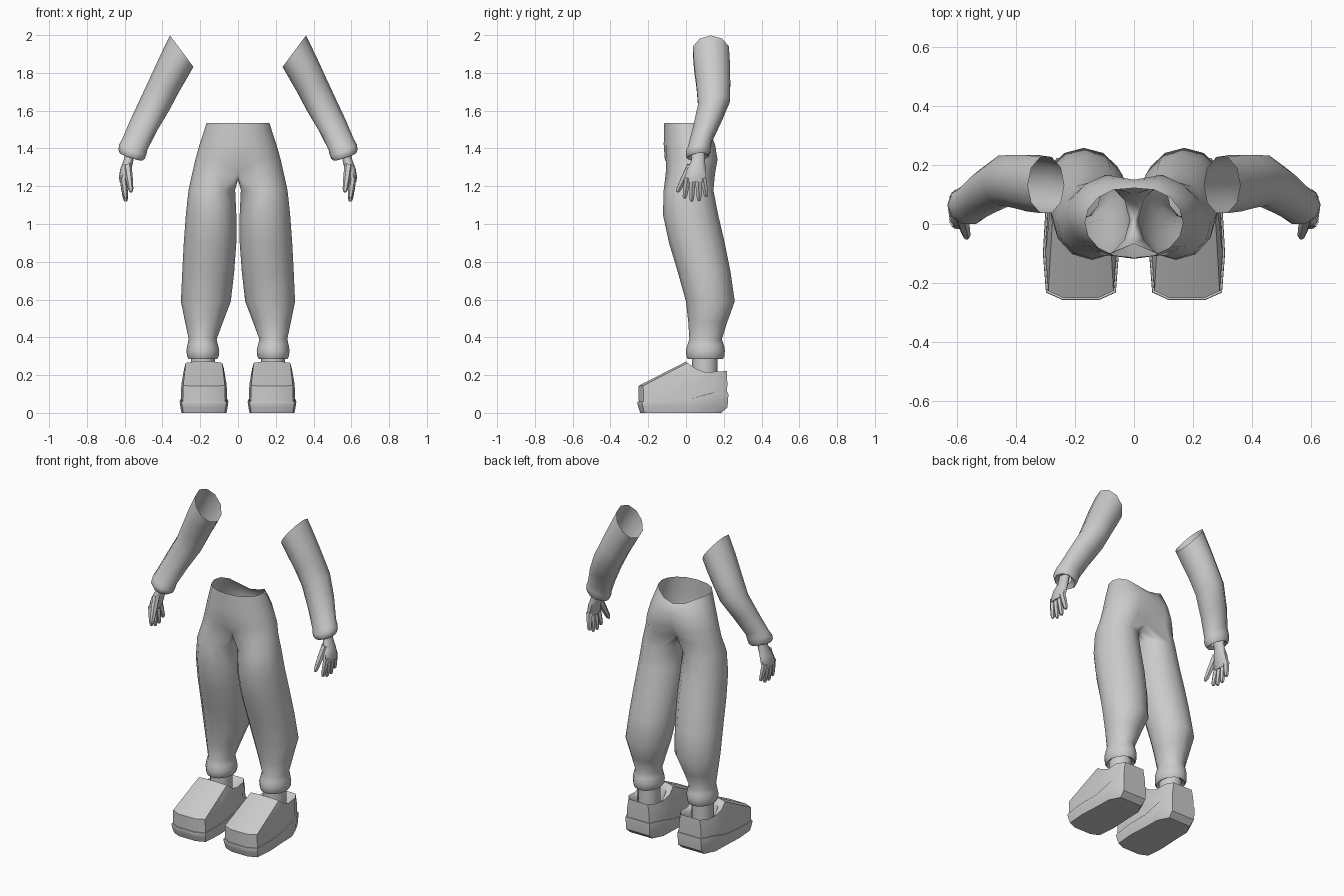
import bpy, bmesh, math
from mathutils import Vector

if "Cube" in bpy.data.objects:
    bpy.data.objects.remove(bpy.data.objects["Cube"])

grey = bpy.data.materials.new("light grey")
grey.diffuse_color = (0.6, 0.6, 0.6, 1)
grey.use_nodes = True
grey.node_tree.nodes["Principled BSDF"].inputs["Base Color"].default_value = grey.diffuse_color


def finish(name, bm, angle=40):
    """Turn a one-sided bmesh into a mirrored, smooth-shaded object."""
    bmesh.ops.recalc_face_normals(bm, faces=bm.faces)
    mesh = bpy.data.meshes.new(name)
    bm.to_mesh(mesh)
    bm.free()
    mesh.materials.append(grey)
    obj = bpy.data.objects.new(name, mesh)
    bpy.context.collection.objects.link(obj)
    mod = obj.modifiers.new("mirror", 'MIRROR')
    mod.use_clip = True
    mod.merge_threshold = 0.001
    bpy.ops.object.select_all(action='DESELECT')
    obj.select_set(True)
    bpy.context.view_layer.objects.active = obj
    bpy.ops.object.shade_smooth_by_angle(angle=math.radians(angle))
    return obj


def bridge(bm, a, b, closed=True):
    n = len(a)
    for i in range(n if closed else n - 1):
        j = (i + 1) % n
        bm.faces.new((a[i], a[j], b[j], b[i]))


def loft(bm, rings, cap_start=False, cap_end=False):
    rows = [[bm.verts.new(p) for p in r] for r in rings]
    for a, b in zip(rows, rows[1:]):
        bridge(bm, a, b)
    if cap_start:
        bm.faces.new(rows[0])
    if cap_end:
        bm.faces.new(rows[-1])
    return rows


def oval(c, u, v, n=12, start=0.0):
    c, u, v = Vector(c), Vector(u), Vector(v)
    angles = [start + 2 * math.pi * k / n for k in range(n)]
    return [c + u * math.cos(a) + v * math.sin(a) for a in angles]


def tube(bm, p, q, r0, r1, n=6):
    """Tapered digit with a blunt tip."""
    p, q = Vector(p), Vector(q)
    d = (q - p).normalized()
    u = d.cross(Vector((0, 1, 0))).normalized()
    v = d.cross(u)
    steps = ((0, r0), (0.5, (r0 + r1) / 2 * 1.05), (0.9, r1), (1, r1 * 0.55))
    loft(bm, [oval(p.lerp(q, t), u * r, v * r, n) for t, r in steps], True, True)


# Trousers: leg rings (z, x inner, x outer, y front, y back), bottom to top
legs = [(0.30, .135, .24, .04, .17), (0.285, .11, .262, .01, .195),
        (0.30, .102, .27, .002, .203), (0.33, .099, .273, .0, .206),
        (0.36, .106, .268, .008, .2), (0.39, .113, .261, .018, .19),
        (0.48, .08, .28, .012, .218), (0.59, .038, .302, .0, .258),
        (0.75, .02, .295, -.045, .235), (0.90, .009, .287, -.09, .205),
        (1.05, .009, .276, -.122, .17), (1.18, .015, .262, -.118, .145)]
bm = bmesh.new()
rings = [oval(((a + b) / 2, (f + k) / 2, z), ((b - a) / 2, 0, 0),
              (0, (k - f) / 2, 0), 12, math.radians(240)) for z, a, b, f, k in legs]
leg_top = loft(bm, rings)[-1]

# Pelvis half rings (z, half width, y front, y back, front centre y, back centre y, back drop)
pelvis = [(1.27, .242, -.118, .165, -.065, .10, 0),
          (1.34, .226, -.118, .178, -.112, .145, 0),
          (1.42, .204, -.117, .165, -.118, .15, 0),
          (1.48, .184, -.116, .145, -.117, .138, .02),
          (1.535, .166, -.115, .125, -.115, .122, .06)]
prev = None
for z, w, f, k, fc, kc, drop in pelvis:
    row = []
    for i in range(9):
        t = math.radians(-90 + 22.5 * i)
        s = math.sin(t)
        y = (f + k) / 2 + (k - f) / 2 * s
        y = fc if i == 0 else kc if i == 8 else y
        x = 0 if i in (0, 8) else w * math.cos(t) ** 0.9
        row.append(bm.verts.new((x, y, z - drop * max(0, s) ** 4)))
    if prev:
        bridge(bm, prev, row, False)
    else:
        # Crotch: the inner leg points rise to a curve on the centre line
        inner = [bm.verts.new((0, y, z)) for y, z in ((.06, 1.245), (.015, 1.235), (-.03, 1.245))]
        bridge(bm, leg_top, row + inner)
    prev = row
finish("trousers", bm, 60)

# Sleeves: rings (centre, half axis across, half axis front to back)
sleeve = [((.298, .132, 1.915), (.062, 0, .083), (0, .10, 0)),
          ((.342, .138, 1.83), (.072, 0, .058), (0, .10, 0)),
          ((.39, .145, 1.735), (.077, 0, .037), (0, .094, .005)),
          ((.437, .148, 1.64), (.075, 0, .035), (0, .088, .015)),
          ((.498, .112, 1.525), (.07, 0, .031), (0, .079, .025)),
          ((.547, .073, 1.42), (.067, 0, .028), (0, .066, .02)),
          ((.557, .066, 1.395), (.072, 0, .027), (0, .069, .012)),
          ((.563, .064, 1.37), (.070, 0, .024), (0, .067, .008)),
          ((.566, .064, 1.355), (.060, 0, .02), (0, .057, .006)),
          ((.566, .064, 1.37), (.034, 0, .01), (0, .042, .004))]
bm = bmesh.new()
loft(bm, [oval(*r, 10) for r in sleeve])
finish("sleeves", bm, 60)

# Hands: palm, four fingers and a thumb
bm = bmesh.new()
palm = [((.57, .066, 1.385), .026, .036), ((.58, .064, 1.335), .026, .038),
        ((.594, .055, 1.29), .03, .052), ((.603, .05, 1.25), .027, .06),
        ((.607, .05, 1.222), .02, .056)]
loft(bm, [oval(c, (a, 0, 0), (0, b, 0), 10) for c, a, b in palm], True, True)
fingers = [(.008, -.008, 1.135), (.035, .03, 1.12), (.064, .07, 1.122), (.09, .108, 1.145)]
for base, tip, z in fingers:
    tube(bm, (.608, base, 1.245), (.594, tip, z), .019, .013)
tube(bm, (.585, .025, 1.31), (.566, -.046, 1.17), .022, .014)
finish("hands", bm, 50)

# Ankles
bm = bmesh.new()
loft(bm, [oval((.186, .10, z), (.064, 0, 0), (0, .068, 0)) for z in (.14, .31)])
finish("ankles", bm)

# Shoes share one outline, given as half of it from toe to heel around x = CX
CX = .18
half = [(.06, -.255), (.115, -.23), (.125, -.1), (.118, .03), (.115, .15), (.08, .222)]
outline = half + [(-x, y) for x, y in reversed(half)]


def shoe_ring(sx, fy, fz):
    return [(CX + x * sx, fy(y), fz(y)) for x, y in outline]


def ramp(pts):
    """Piecewise-linear function of y."""
    def f(y):
        for (a, p), (b, q) in zip(pts, pts[1:]):
            if y <= b:
                return p + (q - p) * (y - a) / (b - a)
        return pts[-1][1]
    return f


# Soles: thin at the toe, stepping up to a thick heel
edge = ramp([(-.256, .06), (.03, .075), (.15, .108), (.23, .108)])
bm = bmesh.new()
loft(bm, [shoe_ring(.95, lambda y: y * .9 - .013, lambda y: 0.0),
          shoe_ring(1.0, lambda y: y * .99, lambda y: .03),
          shoe_ring(1.03, lambda y: y * 1.01, lambda y: edge(y) * .85),
          shoe_ring(1.02, lambda y: y * 1.005, edge),
          shoe_ring(.93, lambda y: y * .95, edge)], True, True)
finish("soles", bm, 35)

# Shoe uppers: toe box, sloping vamp, open collar folded inside
shoulder = ramp([(-.256, .143), (-.1, .15), (.03, .165), (.23, .155)])
collar = ramp([(-.256, .272), (-.22, .262), (-.1, .235), (.03, .215), (.23, .222)])
bm = bmesh.new()
loft(bm, [shoe_ring(.98, lambda y: y * .98, lambda y: edge(y) - .012),
          shoe_ring(.96, lambda y: y * .985, shoulder),
          shoe_ring(.84, ramp([(-.256, 0), (-.1, .05), (.03, .1), (.23, .222)]), collar),
          shoe_ring(.62, ramp([(-.256, .03), (.23, .19)]), lambda y: collar(y) - .025),
          shoe_ring(.55, ramp([(-.256, .04), (.23, .17)]), lambda y: .15)], False, True)
finish("shoe_uppers", bm, 45)
